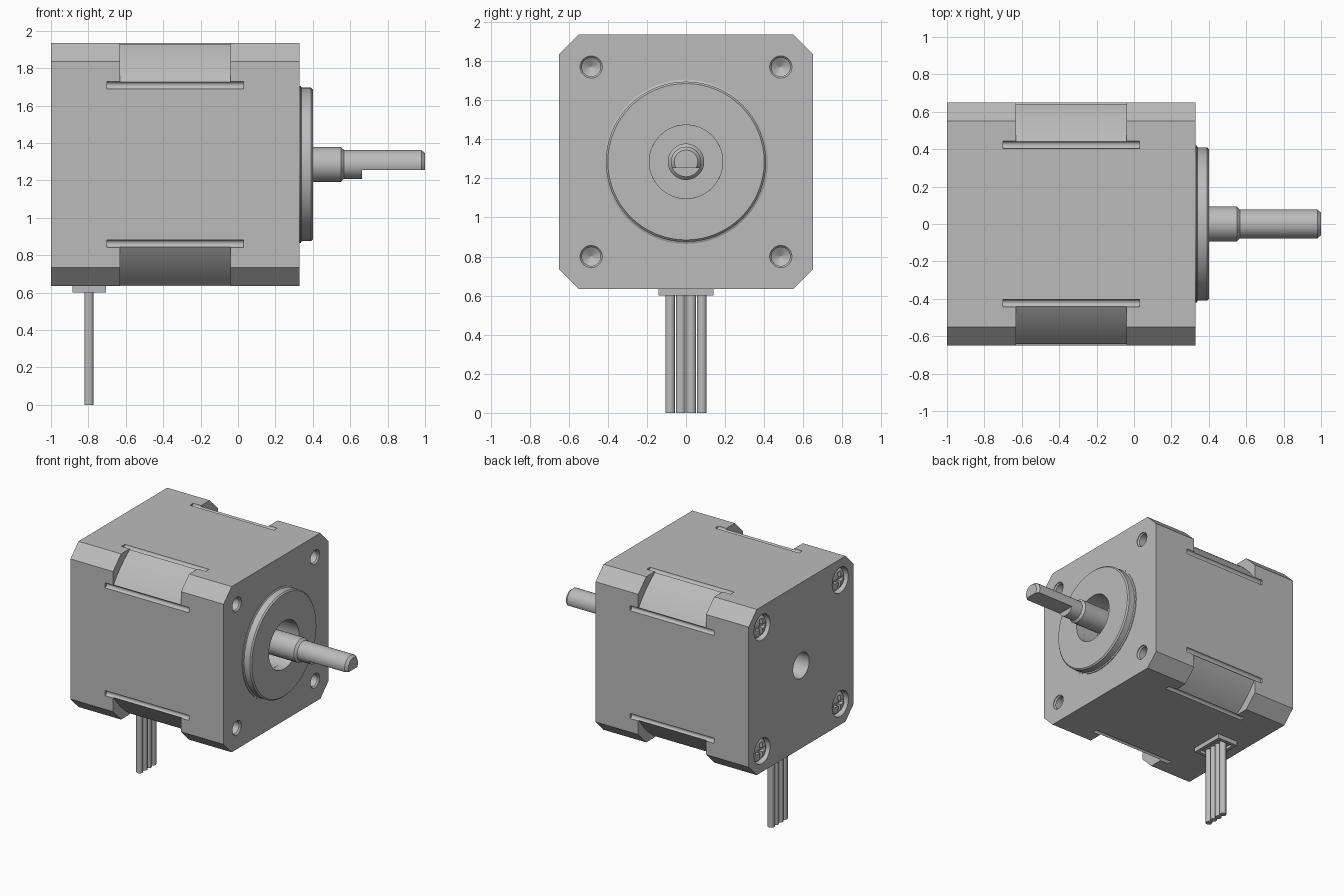
import bpy, bmesh
from math import sin, cos, pi, radians
from mathutils import Vector

if "Cube" in bpy.data.objects:
    bpy.data.objects.remove(bpy.data.objects["Cube"])

CZ = 1.285                      # height of the shaft axis
HALF = 0.65                     # half width of the body
BOLT = 0.485                    # bolt offset from the axis
SIGNS = [(1, 1), (-1, 1), (-1, -1), (1, -1)]

GREY = (0.5, 0.5, 0.5, 1)
metal = bpy.data.materials.new("plain_grey")
metal.use_nodes = True
metal.diffuse_color = GREY
metal.node_tree.nodes["Principled BSDF"].inputs["Base Color"].default_value = GREY


def finish(bm, name):
    bmesh.ops.recalc_face_normals(bm, faces=bm.faces)
    mesh = bpy.data.meshes.new(name)
    bm.to_mesh(mesh)
    bm.free()
    mesh.materials.append(metal)
    ob = bpy.data.objects.new(name, mesh)
    bpy.context.collection.objects.link(ob)
    return ob


def prism(name, outline, x0, x1):
    """Extrude a (y, z) outline, relative to the axis, along x."""
    bm = bmesh.new()
    face = bm.faces.new([bm.verts.new((x0, y, CZ + z)) for y, z in outline])
    out = bmesh.ops.extrude_face_region(bm, geom=[face])["geom"]
    bmesh.ops.translate(bm, vec=(x1 - x0, 0, 0),
                        verts=[v for v in out if isinstance(v, bmesh.types.BMVert)])
    return finish(bm, name)


def box(name, lo, hi):
    ys, zs = (lo[1], hi[1]), (lo[2] - CZ, hi[2] - CZ)
    return prism(name, [(ys[0], zs[0]), (ys[1], zs[0]), (ys[1], zs[1]), (ys[0], zs[1])],
                 lo[0], hi[0])


def lathe(name, profile, y=0, z=0, closed=False, n=48):
    """Spin an (x, radius) profile about an axis parallel to x."""
    bm = bmesh.new()
    rings = [[bm.verts.new((x, y + r * cos(2 * pi * i / n), CZ + z + r * sin(2 * pi * i / n)))
              for i in range(n)] for x, r in profile]
    pairs = list(zip(rings, rings[1:]))
    if closed:
        pairs.append((rings[-1], rings[0]))
    else:
        bm.faces.new(rings[0])
        bm.faces.new(rings[-1])
    for a, b in pairs:
        for i in range(n):
            j = (i + 1) % n
            bm.faces.new((a[i], a[j], b[j], b[i]))
    return finish(bm, name)


def cut(target, cutter):
    mod = target.modifiers.new("cut", 'BOOLEAN')
    mod.operation = 'DIFFERENCE'
    mod.solver = 'EXACT'
    mod.object = cutter
    bpy.context.view_layer.objects.active = target
    bpy.ops.object.modifier_apply(modifier=mod.name)
    bpy.data.objects.remove(cutter)


# Body: square block with chamfered long edges
C = 0.55
octagon = [(HALF, -C), (HALF, C), (C, HALF), (-C, HALF),
           (-HALF, C), (-HALF, -C), (-C, -HALF), (C, -HALF)]
body = prism("motor_body", octagon, -1, 0.33)

# Rounded, recessed corners of the middle section, with relief grooves
arc = [(0.78 * cos(radians(a)), 0.78 * sin(radians(a))) for a in range(32, 59, 2)]
corner = arc + [(arc[-1][0], 0.9), (0.9, 0.9), (0.9, arc[0][1])]
for sy, sz in SIGNS:
    cut(body, prism("corner_cutter", [(y * sy, z * sz) for y, z in corner], -0.63, -0.04))
    for y, z in ((HALF, 0.423), (0.423, HALF)):
        cut(body, lathe("groove_cutter", [(-0.70, 0.02), (0.03, 0.02)], y * sy, z * sz, n=16))

# Front bolt holes with conical ends, and rear screw pockets
for sy, sz in SIGNS:
    y, z = BOLT * sy, BOLT * sz
    cut(body, lathe("bolt_cutter", [(0.35, 0.057), (0.325, 0.057), (0.315, 0.048),
                                    (0.2, 0.048), (0.17, 0.002)], y, z, n=32))
    cut(body, lathe("pocket_cutter", [(-1.02, 0.1), (-0.95, 0.1)], y, z, n=32))

# Front bearing recess and rear bore
cut(body, lathe("recess_cutter", [(0.2, 0.188), (0.36, 0.188)]))
cut(body, lathe("bore_cutter", [(-1.02, 0.1), (-0.8, 0.1)]))

# Raised pilot ring on the front plate
lathe("pilot_ring", [(0.32, 0.42), (0.335, 0.42), (0.34, 0.41), (0.39, 0.41),
                     (0.40, 0.40), (0.40, 0.188), (0.32, 0.188)], closed=True, n=64)

# Stepped shaft with a flat on its underside
shaft = lathe("shaft", [(0.15, 0.093), (0.55, 0.093), (0.567, 0.077),
                        (0.98, 0.077), (1.0, 0.06)])
cut(shaft, box("flat_cutter", (0.663, -0.2, 1.1), (1.1, 0.2, 1.254)))

# Cross-head screws in the rear pockets
for i, (sy, sz) in enumerate(SIGNS):
    y, z = BOLT * sy, BOLT * sz
    screw = lathe("rear_screw_%d" % (i + 1), [(-0.94, 0.085), (-0.97, 0.085), (-0.985, 0.07),
                                              (-0.993, 0.04)], y, z, n=32)
    for a, b in ((0.06, 0.015), (0.015, 0.06)):
        cut(screw, box("slot_cutter", (-1.02, y - a, CZ + z - b), (-0.962, y + a, CZ + z + b)))

# Cable outlet: shallow open frame under the body
outlet = box("cable_outlet", (-0.885, -0.14, 0.6), (-0.705, 0.14, 0.645))
cut(outlet, box("outlet_cutter", (-0.86, -0.115, 0.55), (-0.73, 0.115, 0.622)))

# Four straight lead wires
for i in range(4):
    bm = bmesh.new()
    bmesh.ops.create_cone(bm, cap_ends=True, segments=20, radius1=0.025, radius2=0.025,
                          depth=0.64)
    bmesh.ops.translate(bm, verts=bm.verts, vec=Vector((-0.797, -0.081 + 0.054 * i, 0.32)))
    finish(bm, "lead_wire_%d" % (i + 1))

# Smooth the round parts, keep hard edges
bpy.ops.object.select_all(action='DESELECT')
for ob in bpy.context.collection.objects:
    if ob.type == 'MESH':
        ob.select_set(True)
        bpy.context.view_layer.objects.active = ob
bpy.ops.object.shade_smooth_by_angle(angle=radians(30))
